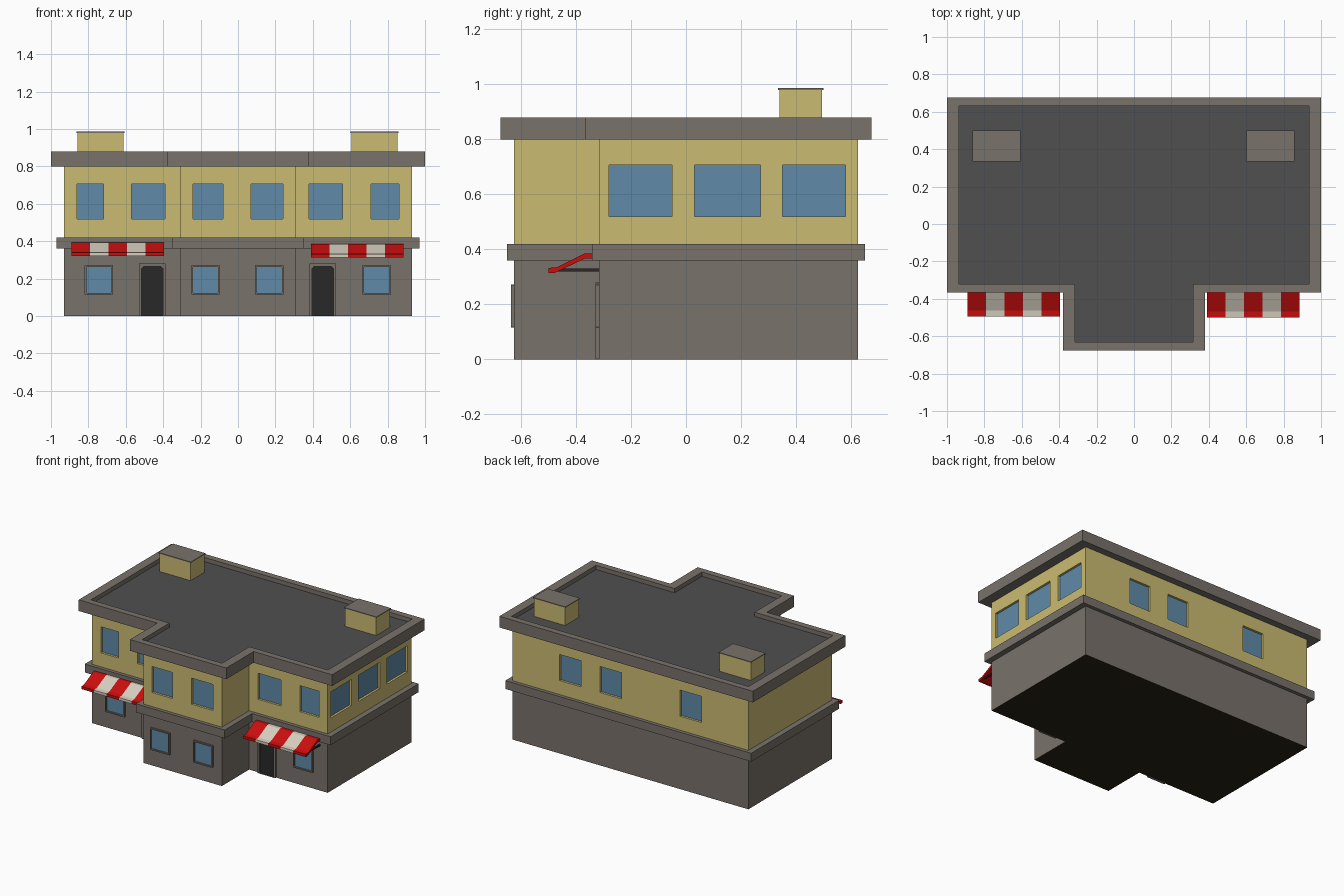
import bpy, bmesh

if "Cube" in bpy.data.objects:
    bpy.data.objects.remove(bpy.data.objects["Cube"])

def material(name, r, g, b):
    m = bpy.data.materials.new(name)
    m.diffuse_color = (r, g, b, 1)
    m.use_nodes = True
    m.node_tree.nodes["Principled BSDF"].inputs["Base Color"].default_value = m.diffuse_color
    return m

STONE = material("warm grey stone", .19, .168, .145)
PLASTER = material("yellow plaster", .60, .50, .17)
ROOF = material("dark grey roof", .08, .08, .08)
GLASS = material("blue glass", .115, .255, .39)
RED = material("red canvas", .60, .004, .004)
CREAM = material("cream canvas", .68, .62, .52)
DARK = material("charcoal door", .022, .022, .022)
UNDER = material("dark underside", .02, .016, .006)


def loft(name, loops, bands, start=None, end=None, wrap=False):
    """Skin matching loops; bands gives one material per strip, start/end cap it."""
    mats = []
    def slot(m):
        if m not in mats:
            mats.append(m)
        return mats.index(m)
    bm = bmesh.new()
    rows = [[bm.verts.new(p) for p in lp] for lp in loops]
    n = len(rows[0])
    for i in range(len(rows) if wrap else len(rows) - 1):
        a, b = rows[i], rows[(i + 1) % len(rows)]
        for j in range(n):
            k = (j + 1) % n
            bm.faces.new((a[j], a[k], b[k], b[j])).material_index = slot(bands[i % len(bands)])
    if not wrap:
        bm.faces.new(rows[0][::-1]).material_index = slot(start or bands[0])
        bm.faces.new(rows[-1]).material_index = slot(end or bands[-1])
    bmesh.ops.recalc_face_normals(bm, faces=bm.faces)
    me = bpy.data.meshes.new(name)
    bm.to_mesh(me)
    bm.free()
    for m in mats:
        me.materials.append(m)
    ob = bpy.data.objects.new(name, me)
    bpy.context.collection.objects.link(ob)
    return ob


def footprint(z, ox=0, oy=0):
    """T-shaped plan, grown by ox and oy."""
    half = [(.31 + ox, -.625 - oy), (.31 + ox, -.317 - oy),
            (.93 + ox, -.317 - oy), (.93 + ox, .625 + oy)]
    return [(x, y, z) for x, y in half] + [(-x, y, z) for x, y in half[::-1]]


def rect(x0, x1, y0, y1, z):
    return [(x0, y0, z), (x1, y0, z), (x1, y1, z), (x0, y1, z)]


def box(name, x0, x1, y0, y1, z0, z1, mat):
    return loft(name, [rect(x0, x1, y0, y1, z0), rect(x0, x1, y0, y1, z1)], [mat])


# Storeys, ledge and roof with parapet
loft("ground_floor", [footprint(0), footprint(.37)], [STONE], start=UNDER)
loft("ledge", [footprint(.36, .04, .025), footprint(.42, .04, .025)], [STONE])
upper = loft("upper_floor", [footprint(.41), footprint(.81)], [PLASTER])
loft("roof_parapet", [footprint(.80, .07, .05), footprint(.88, .07, .05),
                      footprint(.88, .005, .005), footprint(.85, .005, .005)],
     [STONE], start=STONE, end=ROOF)

# Upper windows: recesses cut into the wall, each with a glass plate
MAIN, BAY, BACK, SIDE = -.317, -.625, .625, .93
openings = []
for x0, x1, wall in [(-.86, -.72, MAIN), (-.57, -.39, MAIN), (-.24, -.08, BAY),
                     (.07, .24, BAY), (.38, .56, MAIN), (.71, .86, MAIN)]:
    openings.append(((x0, x1, wall - .02, wall + .02),
                     (x0, x1, wall + .016, wall + .022)))
for x0, x1 in [(-.56, -.39), (.07, .24), (.39, .56)]:
    openings.append(((x0, x1, BACK - .02, BACK + .02),
                     (x0, x1, BACK - .022, BACK - .016)))
for y0, y1 in [(-.28, -.05), (.03, .27), (.35, .58)]:
    openings.append(((SIDE - .02, SIDE + .02, y0, y1),
                     (SIDE - .022, SIDE - .016, y0, y1)))
cutters = []
for i, (hole, pane) in enumerate(openings):
    c = box("window_cutter", *hole, .52, .706, PLASTER)
    c.hide_render = True
    mod = upper.modifiers.new("window", 'BOOLEAN')
    mod.operation, mod.solver, mod.object = 'DIFFERENCE', 'EXACT', c
    cutters.append(c)
    box("upper_glass", *pane, .52, .706, GLASS)
bpy.context.view_layer.update()
cut = bpy.data.meshes.new_from_object(
    upper.evaluated_get(bpy.context.evaluated_depsgraph_get()))
upper.modifiers.clear()
upper.data = cut
for c in cutters:
    bpy.data.objects.remove(c)


# Ground floor windows and doors: raised frame around a thin panel
def outline(x0, x1, z0, z1, y, c, foot):
    """Upright rectangle with clipped corners (foot = clip at the bottom)."""
    return [(x0, y, z0 + foot), (x0 + foot, y, z0), (x1 - foot, y, z0), (x1, y, z0 + foot),
            (x1, y, z1 - c), (x1 - c, y, z1), (x0 + c, y, z1), (x0, y, z1 - c)]


def framed(name, x0, x1, z0, z1, wall, w, c, foot, sill, mat):
    outer = (x0, x1, z0, z1)
    inner = (x0 + w, x1 - w, z0 + sill, z1 - w)
    loft(name + "_frame", [outline(*outer, wall + .005, .002, .002),
                           outline(*outer, wall - .012, .002, .002),
                           outline(*inner, wall - .012, c, foot),
                           outline(*inner, wall + .005, c, foot)], [STONE], wrap=True)
    loft(name + "_panel", [outline(*inner, wall + .002, c, foot),
                           outline(*inner, wall - .003, c, foot)], [mat])


for x0, wall in [(-.82, MAIN), (-.25, BAY), (.09, BAY), (.665, MAIN)]:
    framed("lower_window", x0, x0 + .153, .115, .272, wall, .009, .003, .003, .009, GLASS)
for x0 in (-.53, .382):
    framed("door", x0, x0 + .143, 0, .28, MAIN, .014, .014, .001, .001, DARK)

# Striped awnings with side arms
profile = [(-.335, .385), (-.368, .385), (-.468, .335), (-.50, .332),
           (-.50, .313), (-.48, .313), (-.368, .366), (-.335, .366)]
for x0, dy, dz in [(-.89, .006, .008), (.39, 0, 0)]:
    loft("awning", [[(x0 + i * .099, y + dy, z + dz) for y, z in profile] for i in range(6)],
         [RED, CREAM, RED, CREAM, RED])
    for ax in (x0 + .012, x0 + .473):
        box("awning_arm", ax, ax + .01, -.485 + dy, MAIN, .32 + dz, .33 + dz, DARK)

# Rooftop chimneys with thin caps
for cx in (-.735, .73):
    box("chimney", cx - .123, cx + .123, .34, .495, .84, .98, PLASTER)
    box("chimney_cap", cx - .128, cx + .128, .335, .50, .979, .986, STONE)
